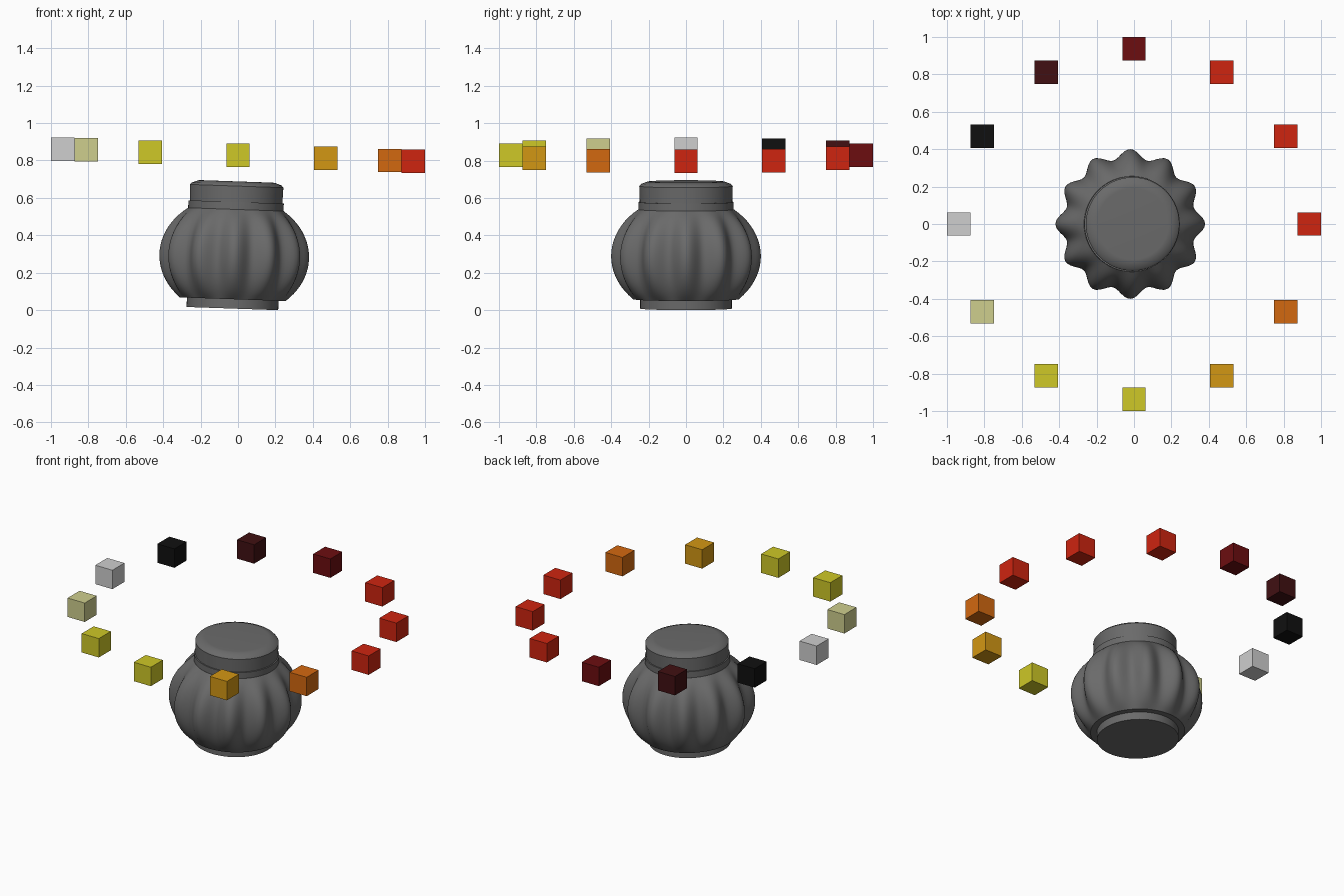
import bpy, bmesh, math
from mathutils import Matrix

cube = bpy.data.objects.get("Cube")
if cube:
    bpy.data.objects.remove(cube, do_unlink=True)

TILT = math.radians(2)
POT_FRAME = Matrix.Translation((-0.03, 0, 0.0086)) @ Matrix.Rotation(TILT, 4, 'Y')


def make_material(name, r, g, b):
    mat = bpy.data.materials.new(name)
    mat.use_nodes = True
    mat.diffuse_color = (r, g, b, 1)
    for node in mat.node_tree.nodes:
        if node.type == 'BSDF_PRINCIPLED':
            node.inputs["Base Color"].default_value = (r, g, b, 1)
    return mat


def finish(bm, name, mat, matrix):
    bmesh.ops.recalc_face_normals(bm, faces=bm.faces)
    mesh = bpy.data.meshes.new(name)
    bm.to_mesh(mesh)
    bm.free()
    mesh.materials.append(mat)
    obj = bpy.data.objects.new(name, mesh)
    obj.matrix_world = matrix
    bpy.context.collection.objects.link(obj)
    return obj


def lathe(name, profile, mat, steps=96, lobes=0):
    """Spin (radius, height, groove depth) points into a closed, smooth solid."""
    bm = bmesh.new()
    rings = []
    for radius, z, depth in profile:
        ring = []
        for i in range(steps):
            a = math.tau * i / steps
            r = radius - depth * (1 - math.cos(lobes * a)) / 2
            ring.append(bm.verts.new((r * math.cos(a), r * math.sin(a), z)))
        rings.append(ring)
    for low, high in zip(rings, rings[1:]):
        for i in range(steps):
            j = (i + 1) % steps
            bm.faces.new((low[i], low[j], high[j], high[i]))
    bm.faces.new(rings[0][::-1])
    bm.faces.new(rings[-1])
    obj = finish(bm, name, mat, POT_FRAME)
    bpy.ops.object.select_all(action='DESELECT')
    obj.select_set(True)
    bpy.context.view_layer.objects.active = obj
    bpy.ops.object.shade_smooth_by_angle(angle=math.radians(35))
    return obj


colours = {
    "red": make_material("red", 0.62, 0.018, 0.005),
    "dark_red": make_material("dark red", 0.15, 0.004, 0.005),
    "maroon": make_material("maroon", 0.052, 0.005, 0.006),
    "black": make_material("black", 0.005, 0.005, 0.005),
    "light_grey": make_material("light grey", 0.62, 0.62, 0.62),
    "pale_yellow": make_material("pale yellow", 0.62, 0.62, 0.27),
    "yellow": make_material("yellow", 0.62, 0.58, 0.02),
    "amber": make_material("amber", 0.65, 0.31, 0.007),
    "orange": make_material("orange", 0.65, 0.14, 0.005),
}
iron = make_material("dark grey", 0.145, 0.145, 0.145)

# Round foot
lathe("pot_foot", [(0.245, 0, 0), (0.245, 0.06, 0)], iron)

# Bulging body with twelve lobes that fade towards both ends
body = []
BOTTOM, TOP, ROWS = 0.05, 0.53, 24
for k in range(ROWS + 1):
    t = k / ROWS
    z = BOTTOM + (TOP - BOTTOM) * t
    r = 0.4 * math.sqrt(1 - ((z - 0.28) / 0.325) ** 2)
    body.append((r, z, 0.05 * math.sin(math.pi * t) ** 0.8))
lathe("pot_body", body, iron, steps=144, lobes=12)

# Neck ring and lid with a bevelled edge
lathe("neck_ring", [(0.255, 0.52, 0), (0.255, 0.57, 0)], iron)
lathe("lid", [(0.247, 0.56, 0), (0.25, 0.655, 0), (0.24, 0.666, 0),
              (0.205, 0.679, 0), (0.19, 0.68, 0)], iron)

# Ring of twelve floating cubes, starting at +x and running anticlockwise
RING = ["red", "red", "red", "dark_red", "maroon", "black", "light_grey",
        "pale_yellow", "yellow", "yellow", "amber", "orange"]
for i, colour in enumerate(RING):
    a = math.tau * i / len(RING)
    x, y = 0.9375 * math.cos(a), 0.9375 * math.sin(a)
    bm = bmesh.new()
    bmesh.ops.create_cube(bm, size=0.125)
    place = Matrix.Translation((x, y, 0.828 - x * math.tan(TILT)))
    finish(bm, f"{colour}_cube_{i + 1}", colours[colour], place)
